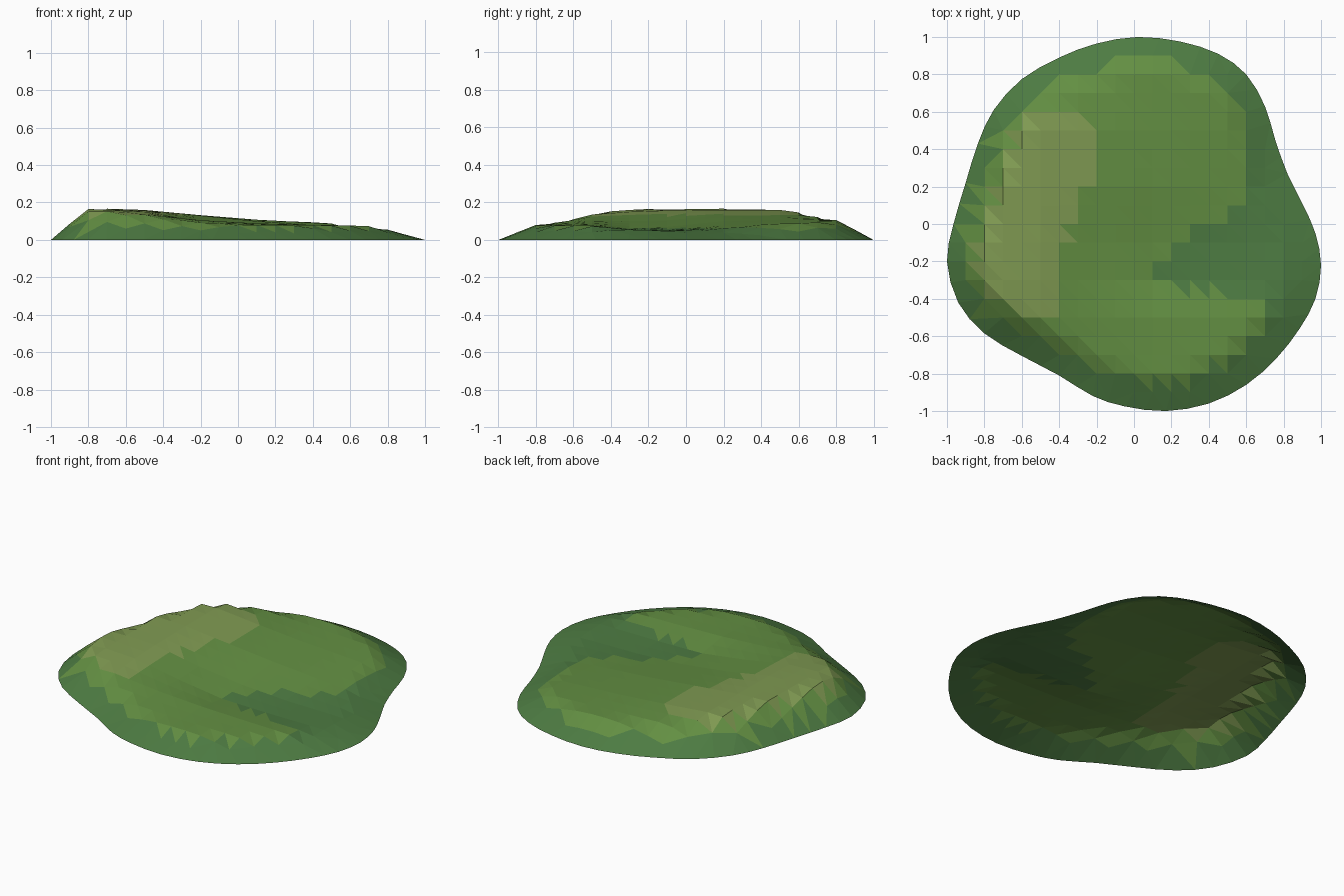
import bpy
from mathutils import Vector, geometry

if "Cube" in bpy.data.objects:
    bpy.data.objects.remove(bpy.data.objects["Cube"])

# Shoreline of the mound, clockwise from the back
RIM = [(.02, 1), (.25, .975), (.45, .91), (.6, .8), (.7, .63), (.755, .45), (.82, .27), (.905, .1),
       (.97, -.05), (1, -.22), (.97, -.4), (.885, -.56), (.76, -.72), (.6, -.86), (.4, -.96),
       (.17, -1), (-.05, -.975), (-.22, -.92), (-.4, -.81), (-.6, -.705), (-.8, -.585),
       (-.94, -.42), (-1, -.2), (-.965, 0), (-.9, .22), (-.835, .43), (-.75, .61),
       (-.6, .775), (-.4, .89), (-.2, .965)]

# Coarse plateau heights: rows by y, columns by x
XS = [-.8, -.5, -.2, .1, .4, .7]
YS = [-.8, -.5, -.3, -.1, .2, .5, .8]
H = [[.10, .09, .085, .08, .08, .07],
     [.15, .135, .105, .088, .08, .075],
     [.165, .15, .10, .060, .055, .055],
     [.165, .157, .105, .070, .053, .05],
     [.17, .16, .13, .10, .078, .055],
     [.165, .16, .132, .108, .092, .075],
     [.12, .12, .11, .105, .095, .08]]


def smooth_loop(pts, n):
    """Closed Catmull-Rom curve through the points."""
    p = [Vector(q) for q in pts]
    out = []
    for i in range(len(p)):
        a, b, c, d = (p[(i + k) % len(p)] for k in (-1, 0, 1, 2))
        for j in range(n):
            t = j / n
            out.append(.5 * (2 * b + (c - a) * t + (2 * a - 5 * b + 4 * c - d) * t * t
                             + (3 * b - a - 3 * c + d) * t ** 3))
    return out


def cell(vals, v):
    v = min(max(v, vals[0]), vals[-1])
    i = max(k for k in range(len(vals) - 1) if vals[k] <= v)
    return i, (v - vals[i]) / (vals[i + 1] - vals[i])


def plateau(x, y):
    i, u = cell(XS, x)
    j, v = cell(YS, y)
    row = [H[k][i] * (1 - u) + H[k][i + 1] * u for k in (j, j + 1)]
    return row[0] * (1 - v) + row[1] * v


rim = smooth_loop(RIM, 2)
N = len(rim)


def rim_distance(p):
    """Distance to the shoreline, negative outside."""
    best, inside = 9, False
    for i in range(N):
        a, b = rim[i], rim[(i + 1) % N]
        e = b - a
        t = min(max((p - a).dot(e) / e.dot(e), 0), 1)
        best = min(best, (p - a - e * t).length)
        if (a.y > p.y) != (b.y > p.y) and p.x < a.x + (p.y - a.y) / e.y * e.x:
            inside = not inside
    return best if inside else -best


# Regular grid points inside the shoreline
points, heights = list(rim), [0.0] * N
for i in range(-9, 10):
    for j in range(-9, 10):
        p = Vector((i / 10, j / 10))
        d = rim_distance(p)
        if d > .065:
            points.append(p)
            heights.append(plateau(p.x, p.y) * min(1, d / .19))

edges = [(i, (i + 1) % N) for i in range(N)]
co, _, faces, orig, _, _ = geometry.delaunay_2d_cdt(points, edges, [], 1, 1e-5)
verts = [(c.x, c.y, heights[o[0]]) for c, o in zip(co, orig)]

# Flat-shaded open terrain shell, coloured by height band
mesh = bpy.data.meshes.new("grass_mound")
mesh.from_pydata(verts, [], faces)
for name, col in (("low_grass", (.075, .20, .055, 1)), ("mid_grass", (.125, .275, .055, 1)),
                  ("dry_grass", (.215, .325, .085, 1))):
    m = bpy.data.materials.new(name)
    m.diffuse_color = col
    m.use_nodes = True
    m.node_tree.nodes["Principled BSDF"].inputs["Base Color"].default_value = m.diffuse_color
    mesh.materials.append(m)
for f in mesh.polygons:
    z = sum(mesh.vertices[v].co.z for v in f.vertices) / len(f.vertices)
    f.material_index = (z > .063) + (z > .132)
    f.use_smooth = False
if mesh.polygons[0].normal.z < 0:
    mesh.flip_normals()
mound = bpy.data.objects.new("grass_mound", mesh)
bpy.context.collection.objects.link(mound)
